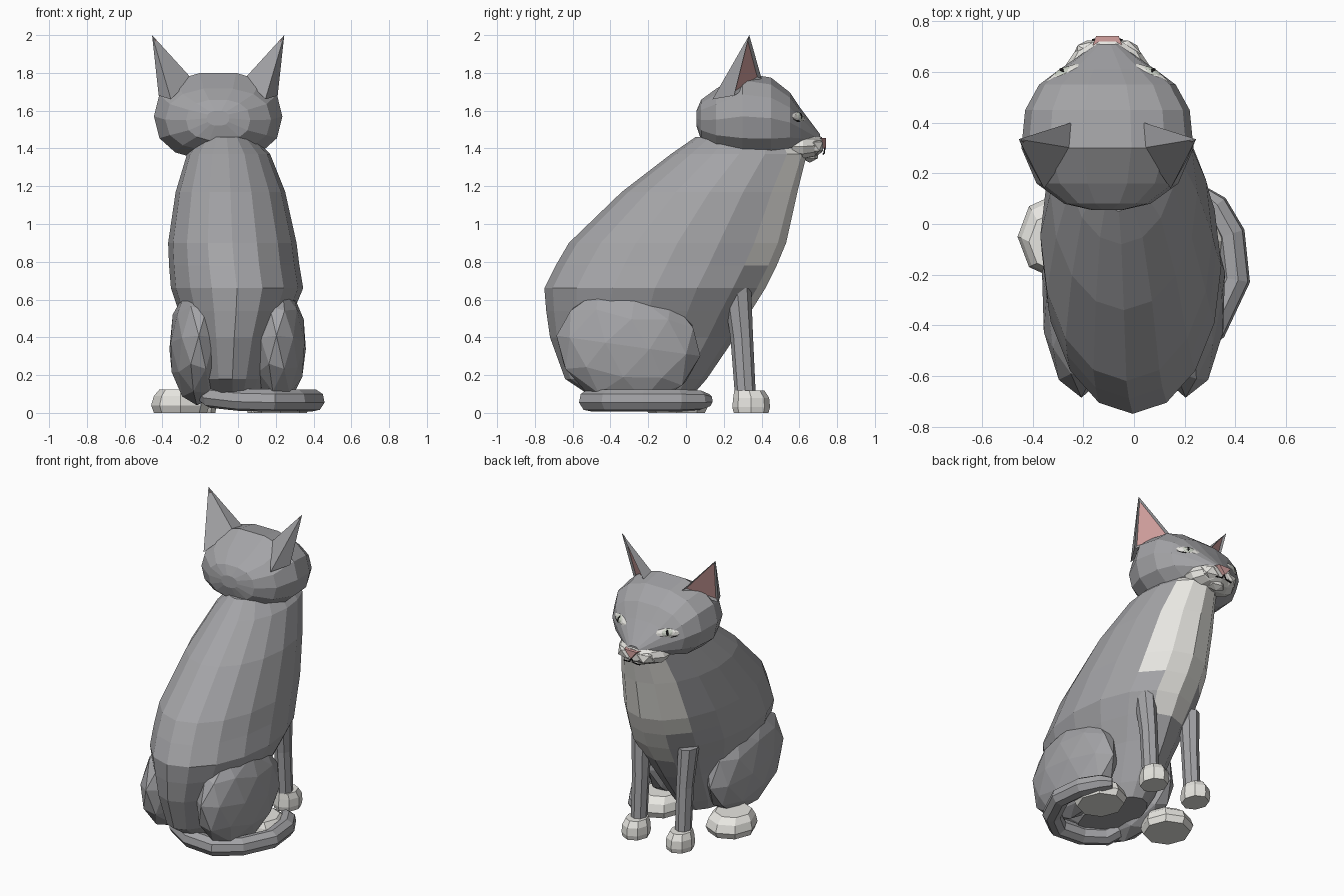
import bpy, bmesh, math
from mathutils import Vector, Matrix

if "Cube" in bpy.data.objects:
    bpy.data.objects.remove(bpy.data.objects["Cube"])


def material(name, r, g, b):
    m = bpy.data.materials.new(name)
    m.use_nodes = True
    m.diffuse_color = (r, g, b, 1)
    m.node_tree.nodes["Principled BSDF"].inputs["Base Color"].default_value = (r, g, b, 1)
    return m


GREY = material("grey fur", 0.37, 0.37, 0.385)
WHITE = material("white fur", 0.82, 0.81, 0.77)
PINK = material("pink skin", 0.66, 0.36, 0.35)
IRIS = material("pale iris", 0.6, 0.64, 0.56)
BLACK = material("black", 0.01, 0.01, 0.01)
HEAD_X = -0.105


def finish(name, bm, mats):
    bmesh.ops.recalc_face_normals(bm, faces=bm.faces)
    mesh = bpy.data.meshes.new(name)
    bm.to_mesh(mesh)
    bm.free()
    for m in mats:
        mesh.materials.append(m)
    obj = bpy.data.objects.new(name, mesh)
    bpy.context.collection.objects.link(obj)
    return obj


def loft(name, rings, sides, mats, axis="z", rule=None, power=1):
    """Rings are (position, centre x, centre of other axis, radius x, other radius)."""
    bm = bmesh.new()
    loops = []
    for t, cx, co, rx, ro in rings:
        loop = []
        for j in range(sides):
            a = math.tau * j / sides
            c, s = (math.copysign(abs(v) ** power, v) for v in (math.cos(a), math.sin(a)))
            x, o = cx + rx * c, co + ro * s
            loop.append(bm.verts.new((x, o, t) if axis == "z" else (x, t, o)))
        loops.append(loop)
    for i, (lo, hi) in enumerate(zip(loops, loops[1:])):
        for j in range(sides):
            k = (j + 1) % sides
            f = bm.faces.new((lo[j], lo[k], hi[k], hi[j]))
            if rule:
                f.material_index = rule(i, j)
    bm.faces.new(loops[0])
    bm.faces.new(loops[-1])
    return finish(name, bm, mats)


def blob(name, centre, radii, mat, turn=None, detail=2):
    bm = bmesh.new()
    bmesh.ops.create_icosphere(bm, subdivisions=detail, radius=1)
    m = Matrix.Translation(centre) @ (turn or Matrix.Identity(4)) @ Matrix.Diagonal((*radii, 1))
    bm.transform(m)
    return finish(name, bm, [mat])


def tube(name, points, radii, depth, mat):
    cu = bpy.data.curves.new(name, "CURVE")
    cu.dimensions = "3D"
    cu.bevel_depth, cu.bevel_resolution, cu.use_fill_caps = depth, 2, True
    sp = cu.splines.new("POLY")
    sp.points.add(len(points) - 1)
    for p, co, r in zip(sp.points, points, radii):
        p.co, p.radius = (*co, 1), r
    sp.use_smooth = False
    cu.materials.append(mat)
    obj = bpy.data.objects.new(name, cu)
    bpy.context.collection.objects.link(obj)
    bpy.ops.object.select_all(action="DESELECT")
    obj.select_set(True)
    bpy.context.view_layer.objects.active = obj
    bpy.ops.object.convert(target="MESH")


# Body with a white bib on the front columns: (z, back y, front y, centre x, half width)
outline = [(0.1, -0.52, 0.04, -0.03, 0.15), (0.18, -0.64, 0.11, -0.03, 0.19),
           (0.4, -0.72, 0.26, -0.02, 0.25), (0.54, -0.74, 0.345, -0.01, 0.305),
           (0.66, -0.75, 0.42, -0.005, 0.35), (0.78, -0.69, 0.48, -0.02, 0.345),
           (0.9, -0.62, 0.53, -0.03, 0.34), (1.17, -0.34, 0.59, -0.04, 0.29),
           (1.37, -0.08, 0.64, -0.05, 0.22), (1.46, 0.05, 0.58, -0.06, 0.14)]


def bib(i, j):
    return 1 if i >= 5 and 2 <= j <= 5 or i >= 3 and 3 <= j <= 4 else 0


loft("body", [(z, x, (b + f) / 2, w, (f - b) / 2) for z, b, f, x, w in outline],
     16, [GREY, WHITE], rule=bib)

# Head: (y, bottom z, top z, half width)
skull = [(0.055, 1.52, 1.6, 0.06), (0.08, 1.44, 1.66, 0.17), (0.16, 1.385, 1.72, 0.28),
         (0.3, 1.335, 1.805, 0.34), (0.45, 1.34, 1.78, 0.325), (0.55, 1.375, 1.7, 0.27),
         (0.61, 1.4, 1.61, 0.19), (0.71, 1.42, 1.475, 0.045)]
loft("head", [(y, HEAD_X, (a + b) / 2, w, (b - a) / 2) for y, a, b, w in skull],
     14, [GREY], axis="y", power=0.85)

# Muzzle, chin, nose
loft("muzzle", [(0.56, HEAD_X, 1.41, 0.17, 0.06), (0.62, HEAD_X, 1.41, 0.17, 0.07),
                (0.68, HEAD_X, 1.415, 0.13, 0.062), (0.72, HEAD_X, 1.42, 0.06, 0.04)],
     12, [WHITE], axis="y", power=0.85)
blob("chin", (HEAD_X, 0.655, 1.365), (0.065, 0.05, 0.04), WHITE, detail=1)
bm = bmesh.new()
nose = [[bm.verts.new((HEAD_X + x, y, z)) for x, z in ((-w, 1.455), (w, 1.455), (0, 1.4))]
        for y, w in ((0.705, 0.058), (0.742, 0.045))]
bm.faces.new(nose[0])
bm.faces.new(nose[1])
for j in range(3):
    k = (j + 1) % 3
    bm.faces.new((nose[0][j], nose[0][k], nose[1][k], nose[1][j]))
finish("nose", bm, [PINK])


def ear(name, s):
    """Ear with a pink inset on its forward face."""
    bm = bmesh.new()
    tip, front, inner, back, outer = [
        bm.verts.new((HEAD_X + s * x, y, z)) for x, y, z in
        ((0.35, 0.335, 2.0), (0.145, 0.4, 1.77), (0.14, 0.3, 1.77),
         (0.25, 0.14, 1.66), (0.315, 0.255, 1.68))]
    bm.faces.new((tip, front, inner))
    bm.faces.new((tip, inner, back))
    bm.faces.new((tip, back, outer))
    bm.faces.new((front, inner, back, outer))
    face = bm.faces.new((tip, outer, front))
    bmesh.ops.recalc_face_normals(bm, faces=bm.faces)
    bmesh.ops.inset_region(bm, faces=[face], thickness=0.027, depth=-0.012)
    face.material_index = 1
    finish(name, bm, [GREY, PINK])


for side, s in (("left", 1), ("right", -1)):
    ear(side + "_ear", s)
    blob(side + "_cheek", (HEAD_X + s * 0.06, 0.675, 1.41), (0.08, 0.058, 0.052), WHITE, detail=1)
    tube(side + "_mouth_line", [(HEAD_X, 0.734, 1.4), (HEAD_X + s * 0.015, 0.732, 1.375),
                                (HEAD_X + s * 0.06, 0.727, 1.37)], [1, 1, 1], 0.004, BLACK)

    # Eyes: dark rim, pale lid, iris and pupil as thin stacked almonds
    turn = (Matrix.Rotation(-s * 0.45, 4, "Z") @ Matrix.Rotation(0.4, 4, "X")
            @ Matrix.Rotation(-s * 0.15, 4, "Y"))
    spot = Vector((HEAD_X + s * 0.17, 0.585, 1.563))
    out = turn.to_3x3() @ Vector((0, 1, 0))
    blob(side + "_eye_rim", spot - Vector((0, 0, 0.008)), (0.095, 0.023, 0.04), BLACK, turn)
    blob(side + "_eyelid", spot, (0.09, 0.028, 0.036), WHITE, turn)
    blob(side + "_iris", spot + out * 0.013, (0.045, 0.019, 0.027), IRIS, turn)
    blob(side + "_pupil", spot + out * 0.019, (0.012, 0.016, 0.022), BLACK, turn)

    # Haunches and hind feet
    turn = Matrix.Rotation(-s * 0.03, 4, "Z") @ Matrix.Rotation(-0.14, 4, "X")
    blob(side + "_haunch", (-0.002 + s * 0.217, -0.305, 0.355), (0.148, 0.385, 0.318), GREY, turn)
    fx = -0.04 + s * 0.265
    loft(side + "_hind_foot", [(0, fx, -0.05, 0.14, 0.15), (0.04, fx, -0.05, 0.155, 0.17),
                               (0.09, fx, -0.055, 0.14, 0.155), (0.125, fx, -0.07, 0.11, 0.12)],
         8, [WHITE])

    # Front legs and paws
    lx = -0.035 + s * 0.165
    loft(side + "_front_leg", [(0.08, lx, 0.315, 0.05, 0.055), (0.4, lx, 0.295, 0.052, 0.06),
                               (0.66, lx + s * 0.01, 0.27, 0.06, 0.075)], 8, [GREY])
    loft(side + "_front_paw", [(0, lx, 0.345, 0.08, 0.092), (0.03, lx, 0.345, 0.085, 0.1),
                               (0.08, lx, 0.345, 0.082, 0.095), (0.118, lx, 0.335, 0.066, 0.08)],
         8, [WHITE])

# Tail curled round the left side
tube("tail", [(-0.22, -0.3, 0.15), (-0.14, -0.43, 0.085), (0, -0.5, 0.07), (0.18, -0.51, 0.066),
              (0.31, -0.41, 0.066), (0.4, -0.22, 0.066), (0.38, -0.04, 0.066),
              (0.32, 0.07, 0.066), (0.27, 0.115, 0.066)],
     [1, 1, 1, 1, 1, 1, 1, 0.9, 0.6], 0.06, GREY)
